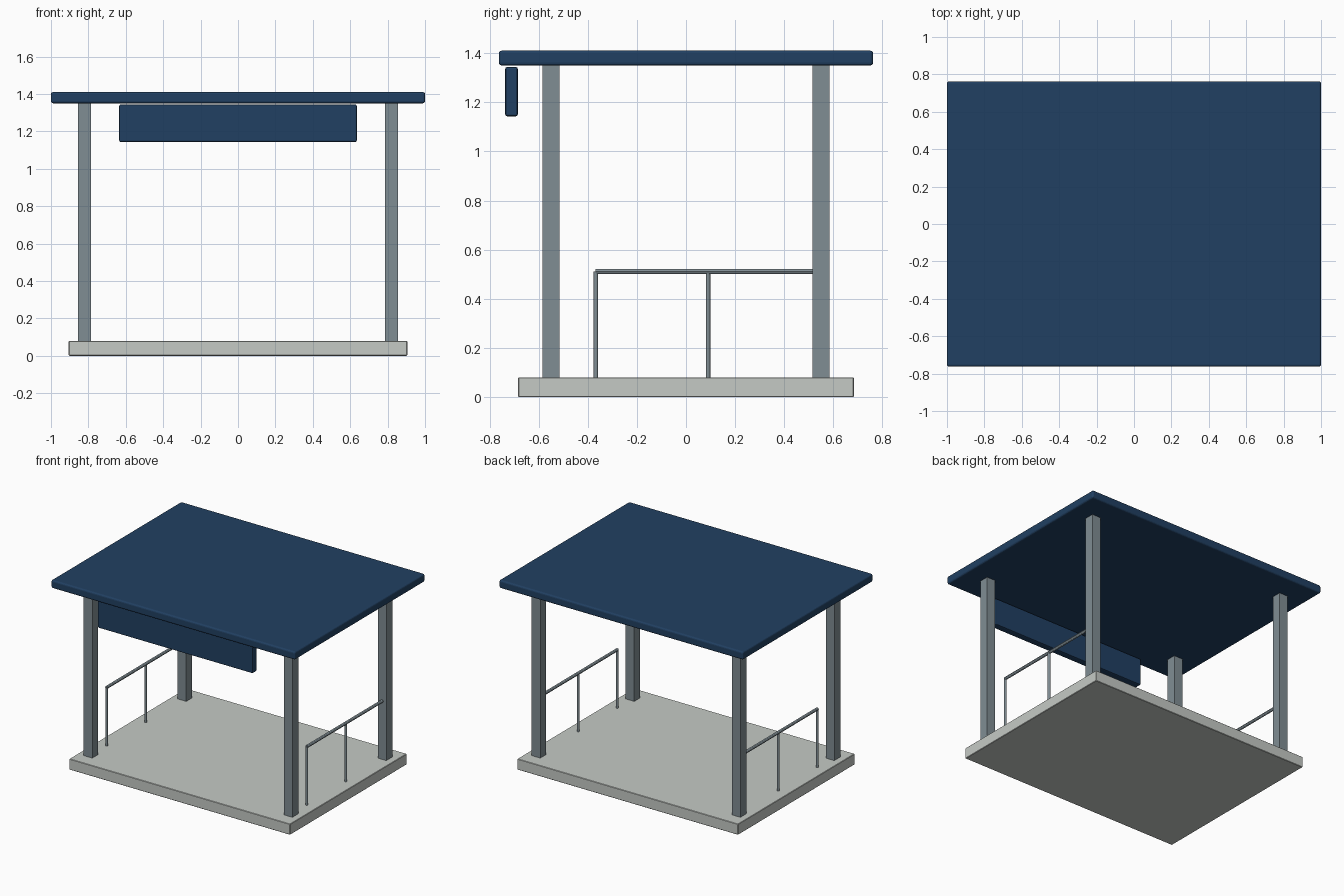
import bpy
from mathutils import Vector

if "Cube" in bpy.data.objects:
    bpy.data.objects.remove(bpy.data.objects["Cube"])


def material(name, rgb):
    m = bpy.data.materials.new(name)
    m.diffuse_color = (*rgb, 1)
    m.use_nodes = True
    m.node_tree.nodes["Principled BSDF"].inputs["Base Color"].default_value = m.diffuse_color
    return m


NAVY = material("navy blue", (0.015, 0.051, 0.122))
STEEL = material("grey steel", (0.216, 0.266, 0.292))
CONCRETE = material("pale concrete", (0.56, 0.59, 0.56))


def box(name, lo, hi, mat, bevel=0.0, segments=2):
    lo, hi = Vector(lo), Vector(hi)
    bpy.ops.mesh.primitive_cube_add(size=1, location=(lo + hi) / 2)
    ob = bpy.context.object
    ob.name = name
    ob.scale = hi - lo
    bpy.ops.object.transform_apply(location=False, rotation=False, scale=True)
    ob.data.materials.append(mat)
    if bevel:
        mod = ob.modifiers.new("rounded edges", 'BEVEL')
        mod.width = bevel
        mod.segments = segments
    return ob


def tube(name, a, b, radius, mat):
    a, b = Vector(a), Vector(b)
    d = b - a
    bpy.ops.mesh.primitive_cylinder_add(
        vertices=12, radius=radius, depth=d.length, location=(a + b) / 2,
        rotation=d.to_track_quat('Z', 'Y').to_euler())
    ob = bpy.context.object
    ob.name = name
    ob.data.materials.append(mat)
    bpy.ops.object.shade_smooth_by_angle()
    return ob


# Floor slab, roof and hanging front panel
box("floor_slab", (-0.905, -0.683, 0), (0.905, 0.683, 0.08), CONCRETE, 0.003, 1)
box("roof", (-1, -0.762, 1.35), (1, 0.762, 1.41), NAVY, 0.012, 3)
box("front_sign_panel", (-0.635, -0.736, 1.143), (0.635, -0.685, 1.344), NAVY, 0.008, 2)

for side, x in (("left", -0.82), ("right", 0.82)):
    # Square corner posts
    for end, y in (("front", -0.55), ("back", 0.55)):
        box(f"{end}_{side}_post", (x - 0.035, y - 0.035, 0.08),
            (x + 0.035, y + 0.035, 1.352), STEEL)
    # Side handrail with two uprights
    tube(f"{side}_handrail", (x, -0.368, 0.511), (x, 0.53, 0.511), 0.011, STEEL)
    for i, y in enumerate((-0.367, 0.09)):
        tube(f"{side}_rail_upright_{i + 1}", (x, y, 0.075), (x, y, 0.511), 0.009, STEEL)
